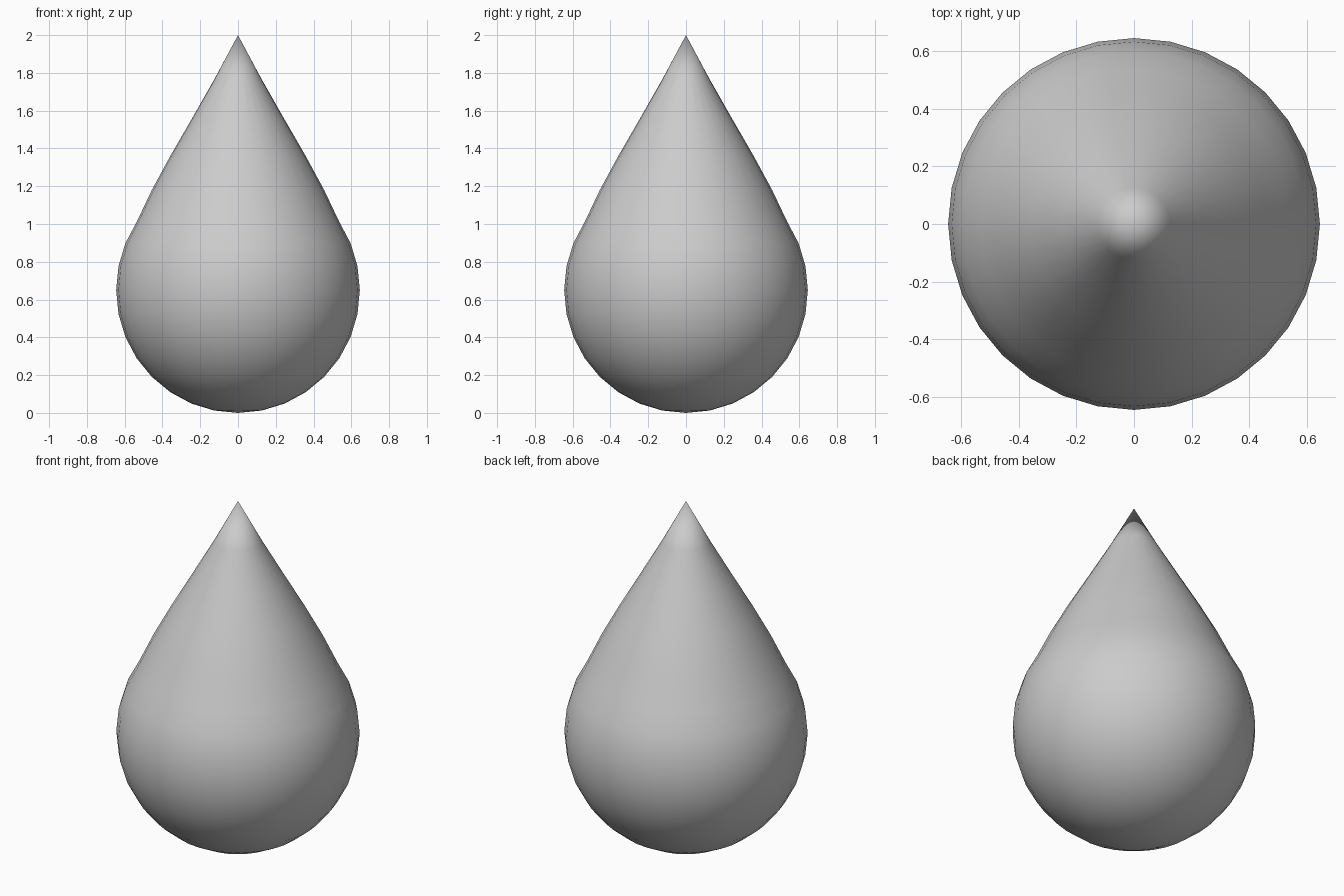
import bpy, bmesh, math

if "Cube" in bpy.data.objects:
    bpy.data.objects.remove(bpy.data.objects["Cube"])

SEGMENTS = 32
RADIUS = 0.645
STEP = math.pi / 16

# Profile: spherical bottom (rings every 11.25 degrees), then a tapering tip
profile = [(RADIUS * math.sin(i * STEP), 0.65 - 0.65 * math.cos(i * STEP))
           for i in range(12)]
tip_heights = [1.18, 1.36, 1.553, 1.765, 2.0]
profile += [(RADIUS * math.sin(i * STEP), z)
            for i, z in zip(range(12, 17), tip_heights)]
profile[0] = (0.0, 0.0)
profile[-1] = (0.0, 2.0)

# Teardrop: spin the profile around z
bm = bmesh.new()
verts = [bm.verts.new((r, 0, z)) for r, z in profile]
edges = [bm.edges.new(pair) for pair in zip(verts, verts[1:])]
bmesh.ops.spin(bm, geom=verts + edges, cent=(0, 0, 0), axis=(0, 0, 1),
               angle=2 * math.pi, steps=SEGMENTS, use_merge=True)
bmesh.ops.remove_doubles(bm, verts=bm.verts, dist=1e-4)
bmesh.ops.recalc_face_normals(bm, faces=bm.faces)
for f in bm.faces:
    f.smooth = True
mesh = bpy.data.meshes.new("teardrop")
bm.to_mesh(mesh)
bm.free()
drop = bpy.data.objects.new("teardrop", mesh)
bpy.context.collection.objects.link(drop)
